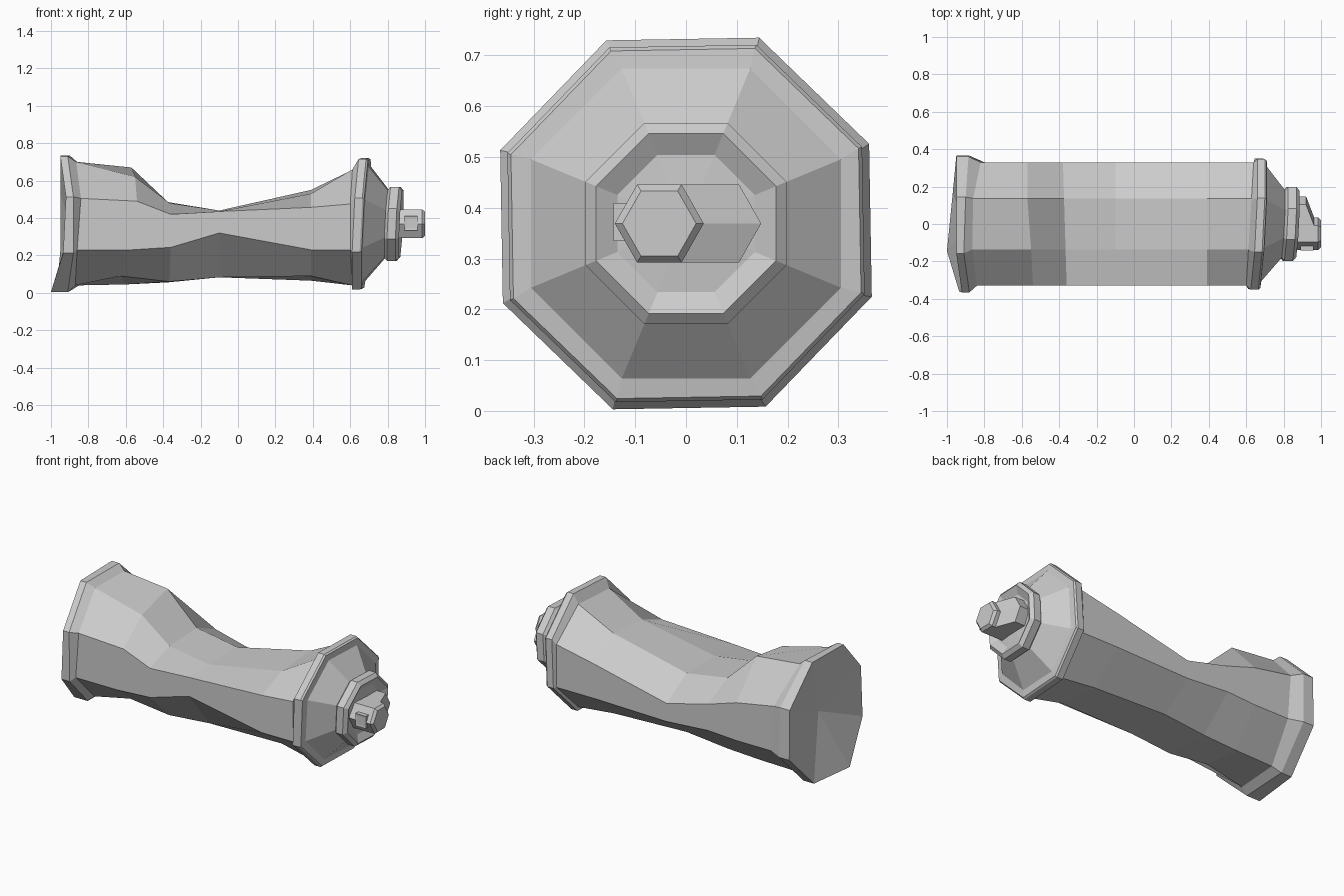
import bpy
import bmesh
import math

default_cube = bpy.data.objects.get("Cube")
if default_cube:
    bpy.data.objects.remove(default_cube, do_unlink=True)

AXIS_Z = 0.369     # height of the can's long axis
BODY = 0.33        # flat-to-centre size of the tube
RIM = 0.363        # flat-to-centre size of the base rim
NECK = 0.349       # flat-to-centre size of the shoulder rim

grey = bpy.data.materials.new("bare_metal_grey")
grey.use_nodes = True
colour = (0.6, 0.6, 0.6, 1)
grey.diffuse_color = colour
grey.node_tree.nodes["Principled BSDF"].inputs["Base Color"].default_value = colour


def finish(name, bm):
    """Turn a bmesh into a flat-shaded grey object."""
    bmesh.ops.recalc_face_normals(bm, faces=bm.faces)
    mesh = bpy.data.meshes.new(name)
    bm.to_mesh(mesh)
    bm.free()
    mesh.materials.append(grey)
    obj = bpy.data.objects.new(name, mesh)
    bpy.context.collection.objects.link(obj)
    return obj


def octagon(apothem, x, tilt_y=0, tilt_z=0, spin=0):
    """Ring across the x axis, from the front bottom corner round to the back bottom."""
    radius = apothem / math.cos(math.pi / 8)
    ring = []
    for i in range(8):
        angle = math.radians(247.5 - 45 * i + spin)
        y, z = radius * math.cos(angle), radius * math.sin(angle)
        ring.append((x + tilt_y * y + tilt_z * z, y, AXIS_Z + z))
    return ring


def bent(ring, xs):
    """Give each corner of a ring its own position along the can."""
    return [(x, p[1], p[2]) for x, p in zip(xs, ring)]


def dented(x, heights, tilt_y=0):
    """Tube ring with the usual plan but crumpled corner heights."""
    plan = octagon(BODY, x, tilt_y)
    return [(p[0], p[1], h) for p, h in zip(plan, heights)]


def loft(name, rings, start=None, end=None, cap_end=False):
    """Skin the rings; start and end are optional pole points."""
    bm = bmesh.new()
    loops = [[bm.verts.new(p) for p in ring] for ring in rings]
    n = len(loops[0])
    for a, b in zip(loops, loops[1:]):
        for i in range(n):
            j = (i + 1) % n
            bm.faces.new((a[i], a[j], b[j], b[i]))
    for pole, loop in ((start, loops[0]), (end, loops[-1])):
        if pole:
            tip = bm.verts.new(pole)
            for i in range(n):
                bm.faces.new((loop[i], loop[(i + 1) % n], tip))
    if cap_end:
        bm.faces.new(loops[-1])
    return finish(name, bm)


# Crumpled tube: corner heights from front bottom, over the top, to back bottom
tube_start = bent(dented(0, (.04, .23, .505, .70, .70, .505, .23, .04)),
                  (-.87, -.86, -.84, -.865, -.86, -.82, -.80, -.85))
tube_end = dented(0.62, (.04, .23, .475, .66, .665, .49, .23, .04), 0.06)
tube_rings = [
    tube_start,
    bent(dented(0, (.09, .23, .49, .62, .67, .46, .23, .045)),
         (-.63, -.57, -.54, -.55, -.57, -.57, -.57, -.6)),
    dented(-0.37, (.06, .243, .42, .48, .485, .40, .24, .056), -0.03),
    dented(-0.10, (.083, .32, .435, .44, .44, .33, .22, .083)),
    dented(0.39, (.09, .23, .457, .53, .55, .44, .23, .065)),
    tube_end,
]
loft("can_tube", tube_rings)

# Bent base rim with a hollow, fanned bottom
rim_ring = octagon(RIM, 0, spin=1)
base_outer = bent(rim_ring, (-1, -.935, -.92, -.95, -.95, -.95, -.95, -.97))
base_inner = bent(rim_ring, (-.91, -.88, -.88, -.91, -.9, -.885, -.88, -.9))
loft("base_rim", [base_outer, base_inner, tube_start], start=(-0.89, 0, AXIS_Z))

# Shoulder rim, cone and hollow collar, leaning slightly
lean = dict(tilt_y=0.05, tilt_z=0.05)
loft("shoulder", [
    tube_end,
    octagon(NECK, 0.635, spin=1, **lean),
    octagon(NECK, 0.675, spin=1, **lean),
    octagon(0.342, 0.685, spin=1, **lean),
    octagon(0.305, 0.69, **lean),
    octagon(0.18, 0.795, **lean),
    octagon(0.198, 0.81, **lean),
    octagon(0.198, 0.855, **lean),
    octagon(0.177, 0.873, **lean),
    octagon(0.135, 0.85, **lean),
], end=(0.86, 0, AXIS_Z))


def hexagon(x, left, right, half_height):
    """Ring with pointed ends at left and right and flat top and bottom."""
    cut = half_height * 0.57
    flat = [(left, 0), (left + cut, 1), (right - cut, 1),
            (right, 0), (right - cut, -1), (left + cut, -1)]
    return [(x, y, AXIS_Z + s * half_height) for y, s in flat]


# Spray nozzle, sloping away on the back side
loft("spray_nozzle", [
    hexagon(0.835, -0.14, 0.148, 0.077),
    hexagon(0.92, -0.14, 0.148, 0.077),
    hexagon(0.963, -0.14, 0.035, 0.077),
    hexagon(0.985, -0.14, 0.035, 0.077),
    hexagon(1.0, -0.125, 0.02, 0.064),
], cap_end=True)

# Square spray outlet on the front of the nozzle
bm = bmesh.new()
bmesh.ops.create_cube(bm, size=1)
bmesh.ops.scale(bm, vec=(0.07, 0.06, 0.075), verts=bm.verts)
bmesh.ops.translate(bm, vec=(0.925, -0.113, AXIS_Z + 0.003), verts=bm.verts)
front = min(bm.faces, key=lambda f: f.calc_center_median().y)
bmesh.ops.inset_region(bm, faces=[front], thickness=0.015, depth=0)
bmesh.ops.translate(bm, vec=(0, 0.002, 0), verts=front.verts)
finish("spray_outlet", bm)
